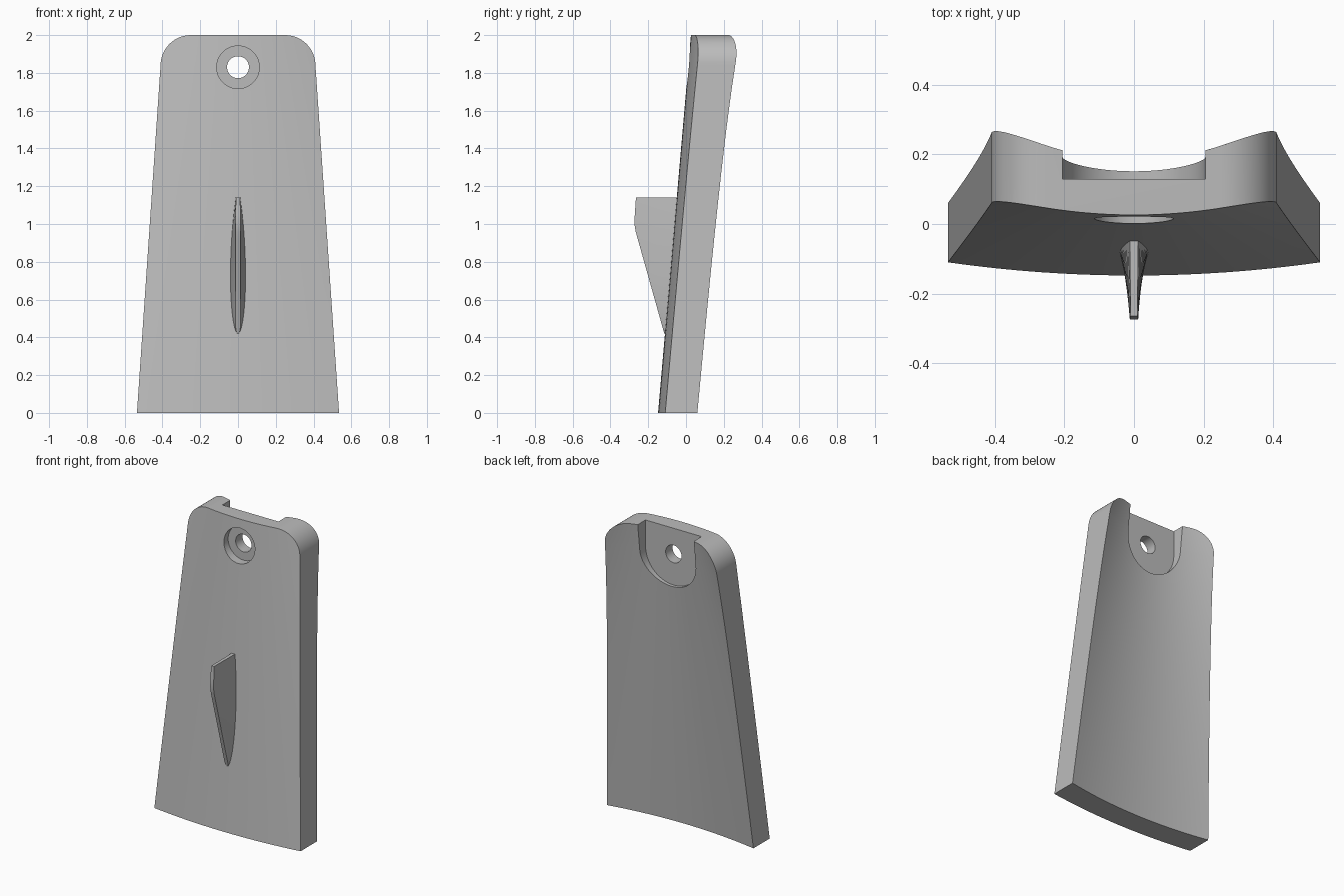
import bpy, bmesh
from math import sin, cos, pi, radians, sqrt

cube = bpy.data.objects.get("Cube")
if cube:
    bpy.data.objects.remove(cube)

grey = bpy.data.materials.new("plain grey")
grey.use_nodes = True
grey.diffuse_color = (0.5, 0.5, 0.5, 1)
grey.node_tree.nodes["Principled BSDF"].inputs["Base Color"].default_value = (0.5, 0.5, 0.5, 1)


def half_width(z):
    if z <= 1.84:
        return 0.535 - 0.125 * z / 1.84
    return 0.25 + sqrt(max(0, 0.16 ** 2 - (z - 1.84) ** 2))


def front_y(x, z):
    return -0.148 + 0.087 * z + x * x / (2 * (3.77 - 1.1 * z))


def back_y(x, z):
    return 0.01 + 0.087 * z + x * x / (2 * (2.86 - 1.05 * z))


def loft(name, rings):
    """Closed solid skinned through equal-length rings of points."""
    bm = bmesh.new()
    rows = [[bm.verts.new(p) for p in ring] for ring in rings]
    n = len(rows[0])
    for a, b in zip(rows, rows[1:]):
        for i in range(n):
            j = (i + 1) % n
            bm.faces.new((a[i], a[j], b[j], b[i]))
    bm.faces.new(rows[0])
    bm.faces.new(rows[-1])
    bmesh.ops.recalc_face_normals(bm, faces=bm.faces)
    mesh = bpy.data.meshes.new(name)
    bm.to_mesh(mesh)
    bm.free()
    obj = bpy.data.objects.new(name, mesh)
    bpy.context.collection.objects.link(obj)
    mesh.materials.append(grey)
    return obj


def select(obj):
    bpy.ops.object.select_all(action='DESELECT')
    obj.select_set(True)
    bpy.context.view_layer.objects.active = obj


def cut(target, outline, y0, y1):
    """Cut an x-z outline out of the target between two depths."""
    cutter = loft("cutter", [[(x, y, z) for x, z in outline] for y in (y0, y1)])
    cutter.hide_render = True
    mod = target.modifiers.new("cut", 'BOOLEAN')
    mod.operation = 'DIFFERENCE'
    mod.solver = 'EXACT'
    mod.object = cutter
    select(target)
    bpy.ops.object.modifier_apply(modifier=mod.name)
    bpy.data.objects.remove(cutter)


def arc(radius, z, start, end, steps):
    return [(radius * cos(start + (end - start) * i / steps),
             z + radius * sin(start + (end - start) * i / steps)) for i in range(steps + 1)]


# Tapered plate, curved across its width, with rounded top corners
levels = [1.84 * i / 16 for i in range(16)]
levels += [1.84 + 0.16 * sin(pi / 2 * i / 14) for i in range(15)]
columns = [i / 14 for i in range(-14, 15)]
rings = []
for z in levels:
    xs = [u * half_width(z) for u in columns]
    rings.append([(x, front_y(x, z), z) for x in xs] +
                 [(x, back_y(x, z), z) for x in reversed(xs)])
plate = loft("curved_plate", rings)

# Round-bottomed recess in the back, open at the top
HOLE_Z = 1.83
cut(plate, arc(0.205, HOLE_Z, pi, 2 * pi, 32) + [(0.205, 2.2), (-0.205, 2.2)], 0.13, 0.6)

# Screw hole with a wider counterbore in the front
cut(plate, arc(0.113, HOLE_Z, 0, 2 * pi, 48)[:-1], -0.3, 0.058)
cut(plate, arc(0.058, HOLE_Z, 0, 2 * pi, 40)[:-1], -0.3, 0.5)

# Narrow fin on the front: wide root, thin ridge, flat top
LOW, PEAK, TOP = 0.42, 0.99, 1.14
fin_rings = []
for i in range(25):
    t = i / 24
    z = LOW + (TOP - LOW) * t * t if t < 0.5 else LOW + (TOP - LOW) * (0.25 + 1.5 * (t - 0.5))
    if z < 0.72:
        root = 0.04 * sqrt(max(0.002, 1 - ((0.72 - z) / 0.3) ** 2))
    else:
        root = 0.04 - 0.028 * ((z - 0.72) / 0.42) ** 2
    ridge = min(0.012, root * 0.8)
    if z < PEAK:
        nose = -0.115 - 0.16 * (z - LOW) / (PEAK - LOW)
    else:
        nose = -0.275 + 0.01 * (z - PEAK) / (TOP - PEAK)
    base = front_y(0, z)
    nose = min(nose, base - 0.001)
    fin_rings.append([(-root, base + 0.04, z), (-root, base, z), (-ridge, nose, z),
                      (ridge, nose, z), (root, base, z), (root, base + 0.04, z)])
fin = loft("front_fin", fin_rings)

for obj in (plate, fin):
    select(obj)
    bpy.ops.object.shade_smooth_by_angle(angle=radians(30))
